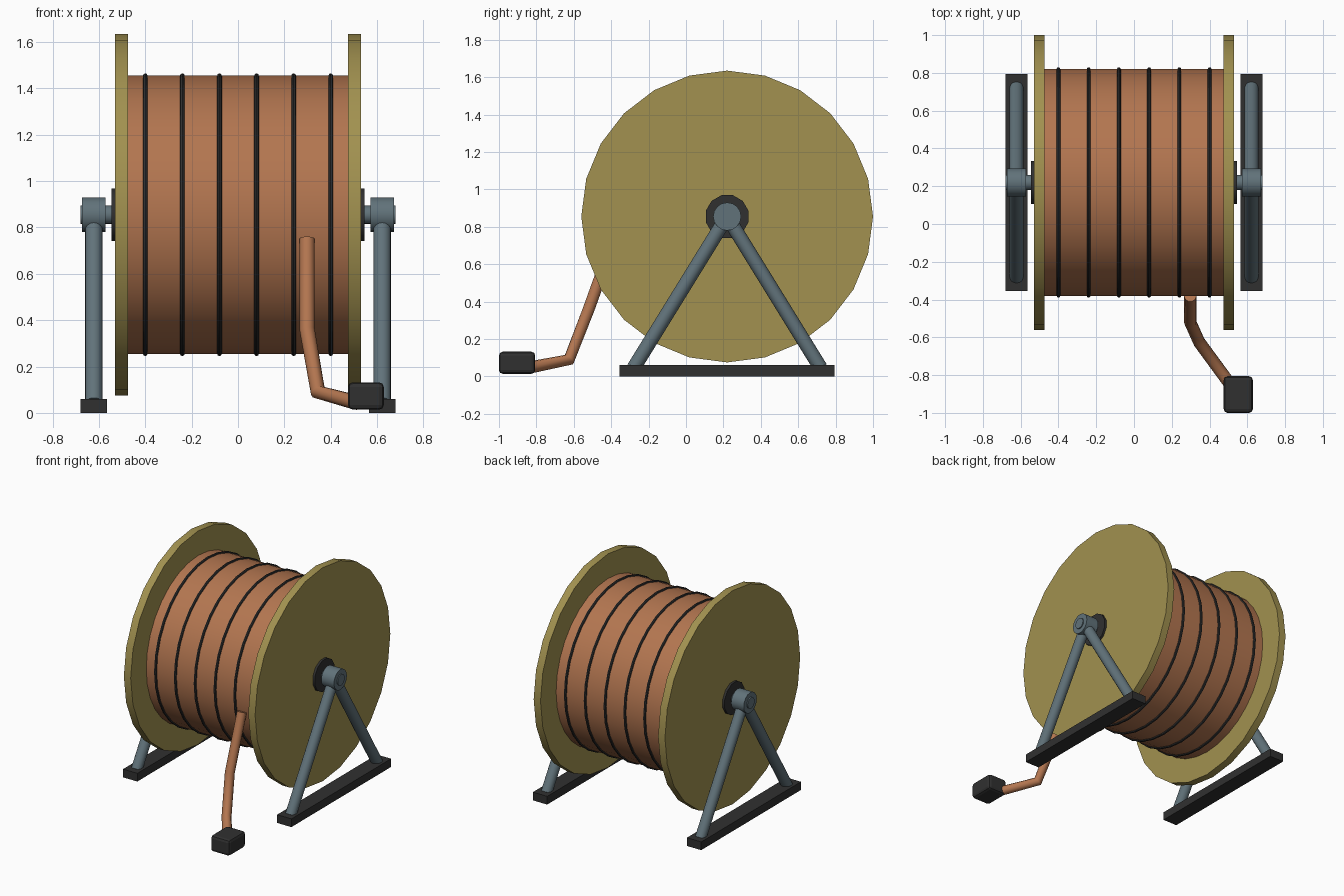
import bpy
import math
from mathutils import Vector

default = bpy.data.objects.get("Cube")
if default:
    bpy.data.objects.remove(default, do_unlink=True)

HUB_Y, HUB_Z = 0.22, 0.855
SIDE_X = 0.622


def make_material(name, rgb):
    mat = bpy.data.materials.new(name)
    mat.use_nodes = True
    color = (*rgb, 1)
    mat.diffuse_color = color
    mat.node_tree.nodes["Principled BSDF"].inputs["Base Color"].default_value = color
    return mat


WOOD = make_material("olive wood", (0.36, 0.285, 0.08))
COPPER = make_material("copper", (0.45, 0.18, 0.08))
STEEL = make_material("blue grey steel", (0.12, 0.17, 0.195))
BLACK = make_material("dark rubber", (0.03, 0.03, 0.03))


def finish(name, mat, smooth=True):
    obj = bpy.context.object
    obj.name = name
    obj.data.materials.append(mat)
    if smooth:
        bpy.ops.object.shade_smooth_by_angle(angle=math.radians(35))
    return obj


def rod(name, start, end, radius, sides, mat):
    """Cylinder between two points."""
    start, end = Vector(start), Vector(end)
    axis = end - start
    bpy.ops.mesh.primitive_cylinder_add(
        vertices=sides, radius=radius, depth=axis.length,
        location=(start + end) / 2, rotation=axis.to_track_quat('Z', 'Y').to_euler())
    return finish(name, mat)


def disc(name, x0, x1, radius, sides, mat):
    """Cylinder along x on the reel's axis."""
    return rod(name, (x0, HUB_Y, HUB_Z), (x1, HUB_Y, HUB_Z), radius, sides, mat)


def box(name, center, size, mat, bevel=0):
    bpy.ops.mesh.primitive_cube_add(size=1, location=center)
    bpy.context.object.scale = size
    bpy.ops.object.transform_apply(location=False, rotation=False, scale=True)
    obj = finish(name, mat, smooth=False)
    if bevel:
        mod = obj.modifiers.new("rounded edges", 'BEVEL')
        mod.width = bevel
        mod.segments = 2
    return obj


# Wound drum with thin bands
disc("wound_drum", -0.48, 0.48, 0.6, 32, COPPER)
for i in range(6):
    bpy.ops.mesh.primitive_torus_add(
        major_radius=0.6, minor_radius=0.01, major_segments=32, minor_segments=8,
        location=(-0.4 + 0.16 * i, HUB_Y, HUB_Z), rotation=(0, math.pi / 2, 0))
    finish(f"band_{i + 1}", BLACK)

# Axle through the reel
disc("axle", -0.68, 0.68, 0.04, 16, STEEL)

# Flange, bearing and stand on each side
for side, s in (("left", 1), ("right", -1)):
    disc(f"{side}_flange", s * 0.475, s * 0.53, 0.78, 24, WOOD)
    collar = disc(f"{side}_collar", s * 0.525, s * 0.546, 0.118, 12, BLACK)
    collar.rotation_euler.rotate_axis('Z', math.pi / 12)
    disc(f"{side}_bearing", s * 0.571, s * 0.673, 0.075, 16, STEEL)
    x = s * SIDE_X
    for end, d in (("front", -1), ("back", 1)):
        rod(f"{side}_{end}_leg", (x, HUB_Y, HUB_Z),
            (x, HUB_Y + d * 0.5, 0.045), 0.038, 16, STEEL)
    box(f"{side}_foot", (x, HUB_Y, 0.03), (0.115, 1.15, 0.06), BLACK)

# Loose cable end
curve = bpy.data.curves.new("loose_cable", 'CURVE')
curve.dimensions = '3D'
curve.bevel_depth = 0.033
curve.bevel_resolution = 3
curve.use_fill_caps = True
path = [(0.298, -0.38, 0.75), (0.298, -0.52, 0.36),
        (0.345, -0.625, 0.09), (0.51, -0.85, 0.045)]
spline = curve.splines.new('POLY')
spline.points.add(len(path) - 1)
for point, co in zip(spline.points, path):
    point.co = (*co, 1)
cable = bpy.data.objects.new("loose_cable", curve)
curve.materials.append(COPPER)
bpy.context.collection.objects.link(cable)

# Plug at the cable end
box("plug", (0.552, -0.903, 0.073), (0.154, 0.194, 0.118), BLACK, bevel=0.02)
